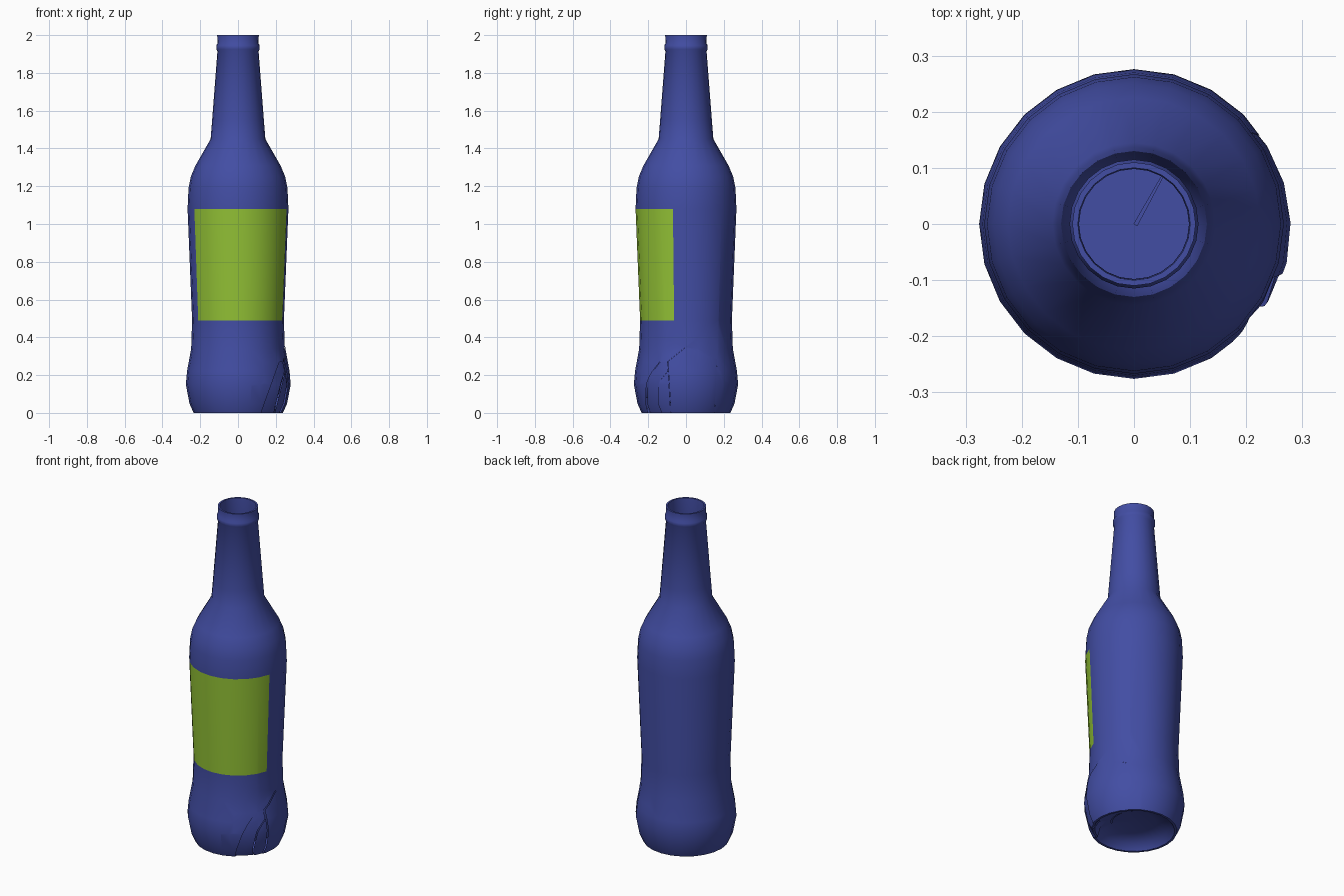
import bpy, bmesh, math
from mathutils import Vector, Matrix

if "Cube" in bpy.data.objects:
    bpy.data.objects.remove(bpy.data.objects["Cube"])

SIDES = 24

def material(name, rgb):
    m = bpy.data.materials.new(name)
    m.diffuse_color = (*rgb, 1)
    m.use_nodes = True
    m.node_tree.nodes["Principled BSDF"].inputs["Base Color"].default_value = m.diffuse_color
    return m

blue = material("blue_glass", (0.055, 0.075, 0.37))
green = material("green_label", (0.28, 0.52, 0.035))

# Lathe profile (radius, height): base recess, outside, lip, inside
profile = [(0, .06), (.12, .055), (.195, .035), (.222, 0), (.235, 0),
           (.257, .05), (.276, .15), (.270, .22), (.248, .34), (.243, .49),
           (.267, 1.08), (.262, 1.19), (.250, 1.25), (.225, 1.31), (.145, 1.45),
           (.137, 1.55), (.109, 1.915), (.115, 1.925), (.115, 1.945), (.109, 1.955),
           (.110, 2.0), (.100, 2.0), (.098, 1.92), (.125, 1.55), (.133, 1.45),
           (.213, 1.30), (.252, 1.18), (.256, 1.08), (.232, .49), (.237, .34),
           (.264, .15), (.225, .08), (0, .08)]

def lathe(points):
    bm = bmesh.new()
    rings = []
    for r, z in points:
        if r == 0:
            rings.append([bm.verts.new((0, 0, z))] * SIDES)
        else:
            rings.append([bm.verts.new((r * math.cos(2 * math.pi * i / SIDES),
                                        r * math.sin(2 * math.pi * i / SIDES), z))
                          for i in range(SIDES)])
    for a, b in zip(rings, rings[1:]):
        for i in range(SIDES):
            j = (i + 1) % SIDES
            bm.faces.new(dict.fromkeys((a[i], a[j], b[j], b[i])))
    bmesh.ops.recalc_face_normals(bm, faces=bm.faces)
    return bm

def finish(name, bm):
    me = bpy.data.meshes.new(name)
    bm.to_mesh(me)
    bm.free()
    me.materials.append(blue)
    me.materials.append(green)
    ob = bpy.data.objects.new(name, me)
    bpy.context.collection.objects.link(ob)
    bpy.ops.object.select_all(action='DESELECT')
    ob.select_set(True)
    bpy.context.view_layer.objects.active = ob
    bpy.ops.object.shade_smooth_by_angle(angle=math.radians(40))
    return ob

def take_shard(bm, name, planes, tilt, shift):
    """Cut the region inside all planes off the bottle as its own loose shard."""
    def inside(p):
        return p.x > .1 and all((p - Vector(c)).dot(Vector(n)) < 1e-5 for c, n in planes)
    for c, n in planes:
        near = [f for f in bm.faces if f.calc_center_median().x > .1
                and f.calc_center_median().z < .5]
        geom = near + list({e for f in near for e in f.edges}) + list({v for f in near for v in f.verts})
        bmesh.ops.bisect_plane(bm, geom=geom, plane_co=c, plane_no=n)
    part = bm.copy()
    for mesh, keep in ((bm, False), (part, True)):
        drop = [f for f in mesh.faces if inside(f.calc_center_median()) != keep]
        bmesh.ops.delete(mesh, geom=drop, context='FACES')
    mid = sum((v.co for v in part.verts), Vector()) / len(part.verts)
    bmesh.ops.rotate(part, verts=part.verts, cent=mid, matrix=Matrix.Rotation(tilt, 3, 'Z'))
    bmesh.ops.translate(part, verts=part.verts, vec=shift)
    finish(name, part)

bottle = lathe(profile)

# Label: nine front columns of the straight body band
for f in bottle.faces:
    c = f.calc_center_median()
    if .7 < c.z < .87 and c.xy.length > .246 and f.normal.dot(Vector((c.x, c.y, 0))) > 0:
        if -150 < math.degrees(math.atan2(c.y, c.x)) < -15:
            f.material_index = 1

# Loosened shards around the right side of the base
take_shard(bottle, "side_shard",
           [((0, -.09, .15), (0, -1, -.06)), ((0, .158, .15), (0, 1, -.05)),
            ((0, 0, .35), (0, -.8, 1)), ((0, 0, .35), (0, .4, 1))],
           math.radians(2), (.002, 0, 0))
take_shard(bottle, "corner_shard",
           [((.14, 0, .05), (-1, 0, .36)), ((.225, 0, .12), (1, 0, -.25)),
            ((0, -.09, .15), (0, 1, .06)), ((0, 0, .27), (0, 0, 1))],
           math.radians(-5), (-.006, .004, 0))

finish("bottle_body", bottle)
